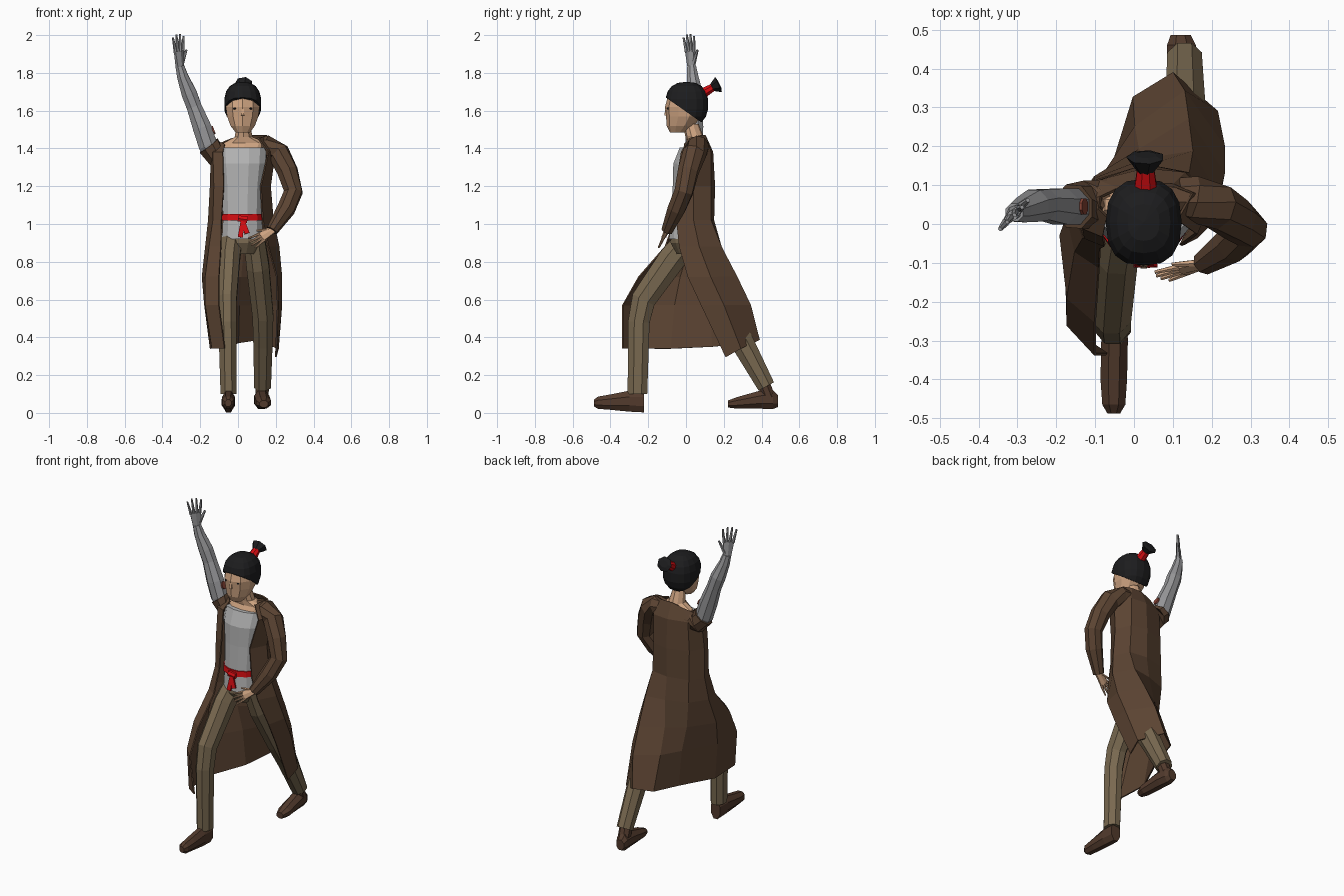
import bpy, bmesh, math
from mathutils import Vector as V, Matrix


def material(name, rgb):
    m = bpy.data.materials.new(name)
    m.diffuse_color = (*rgb, 1)
    return m


COAT = material("coat brown", (.105, .057, .032))
PANTS = material("trouser tan", (.19, .14, .08))
SHIRT = material("shirt grey", (.45, .45, .45))
METAL = material("metal grey", (.31, .31, .32))
SKIN = material("skin", (.62, .37, .22))
HAIR = material("hair black", (.012, .012, .013))
RED = material("sash red", (.68, .004, .006))
SHOE = material("shoe brown", (.085, .043, .026))
MARK = material("arm mark rust", (.24, .055, .035))


def finish(bm, name, mat):
    bmesh.ops.recalc_face_normals(bm, faces=bm.faces[:])
    me = bpy.data.meshes.new(name)
    bm.to_mesh(me)
    bm.free()
    me.materials.append(mat)
    ob = bpy.data.objects.new(name, me)
    bpy.context.collection.objects.link(ob)
    return ob


def tube(name, pts, mat, n=8, ref=(1, 0, 0), axis=None):
    """Capped loft; each point is x, y, z, radius along ref, other radius."""
    bm = bmesh.new()
    rings = []
    ref = V(ref)
    for i, p in enumerate(pts):
        a, b = pts[max(i - 1, 0)], pts[min(i + 1, len(pts) - 1)]
        t = V(axis) if axis else (V(b[:3]) - V(a[:3])).normalized()
        u = (ref - t * ref.dot(t)).normalized()
        v = t.cross(u)
        ring = []
        for k in range(n):
            w = (k + .5) * math.tau / n
            ring.append(bm.verts.new(V(p[:3]) + u * p[3] * math.cos(w) + v * p[4] * math.sin(w)))
        rings.append(ring)
    for r, s in zip(rings, rings[1:]):
        for k in range(n):
            j = (k + 1) % n
            bm.faces.new((r[k], r[j], s[j], s[k]))
    bm.faces.new(rings[0])
    bm.faces.new(rings[-1])
    return finish(bm, name, mat)


def hand(name, wrist, d, side, size, mat):
    w, d, side = V(wrist), V(d).normalized(), V(side)
    side = (side - d * side.dot(d)).normalized()
    s = size / .18

    def part(label, a, b, ra, rb):
        tube(name + label, [(*a, *ra), (*b, *rb)], mat, 6, side)

    part("_palm", w, w + d * .5 * size, (.024 * s, .018 * s), (.036 * s, .013 * s))
    for i in range(4):
        k = i - 1.5
        a = w + d * .46 * size + side * k * .017 * s
        b = a + d * size * (.55 - .07 * abs(k)) + side * k * .009 * s
        part(f"_finger_{i + 1}", a, b, (.010 * s, .010 * s), (.005 * s, .006 * s))
    part("_thumb", w + d * .12 * size + side * .015 * s,
         w + d * .5 * size + side * .055 * s, (.013 * s, .012 * s), (.006 * s, .006 * s))


# Trousers: front leg, back leg, pelvis
tube("front_leg", [(-.03, .02, .93, .06, .07), (-.045, -.07, .82, .06, .078),
                   (-.058, -.225, .60, .055, .07), (-.056, -.25, .48, .052, .062),
                   (-.05, -.257, .10, .046, .056)], PANTS)
tube("back_leg", [(.085, .02, .93, .06, .07), (.105, .08, .78, .065, .085),
                  (.132, .21, .52, .06, .075), (.132, .30, .37, .055, .066),
                  (.13, .425, .14, .048, .05)], PANTS)
tube("pelvis", [(.025, .01, .84, .07, .06), (.025, .01, .90, .11, .095),
                (.025, .01, .97, .112, .09)], PANTS, 12, axis=(0, 0, 1))

# Shoes, lofted from heel to toe, and back ankle
tube("front_shoe", [(-.05, -.222, .06, .034, .062), (-.05, -.30, .062, .037, .06),
                    (-.052, -.40, .057, .037, .044), (-.052, -.465, .054, .032, .035),
                    (-.052, -.487, .052, .018, .02)], SHOE, axis=(0, 1, 0))
tube("back_shoe", [(.12, .486, .062, .028, .034), (.122, .46, .07, .04, .054),
                   (.126, .40, .071, .043, .053), (.135, .27, .053, .042, .033),
                   (.137, .222, .047, .025, .02)], SHOE, axis=(0, 1, 0))
tube("back_ankle", [(.13, .405, .17, .038, .036), (.126, .44, .08, .038, .036)], SHOE)

# Shirt, sash with knot, chest and neck
tube("shirt", [(.025, .005, .92, .114, .098), (.023, 0, 1.03, .106, .083),
               (.023, .01, 1.2, .112, .083), (.025, .015, 1.32, .125, .085),
               (.025, .035, 1.405, .13, .07)], SHIRT, 12, axis=(0, 0, 1))
tube("sash", [(.023, 0, 1.018, .113, .092), (.023, 0, 1.052, .111, .09)],
     RED, 12, axis=(0, 0, 1))
tube("sash_knot", [(.0, -.094, 1.03, .018, .014), (.05, -.094, 1.022, .02, .014)],
     RED, 6, ref=(0, 0, 1))
for i, (x, z) in enumerate([(.012, .93), (.048, .95)]):
    tube(f"sash_tail_{i + 1}", [(.025, -.097, 1.02, .014, .008), (x, -.108, z, .019, .006)], RED, 4)
tube("chest_and_neck", [(.025, .04, 1.39, .125, .06), (.04, .05, 1.43, .12, .045),
                        (.03, .045, 1.46, .05, .048), (.028, .025, 1.53, .036, .042)],
     SKIN, 10, axis=(0, 0, 1))

# Head, nose and eyes
tube("head", [(.025, -.045, 1.485, .04, .04), (.025, -.03, 1.52, .068, .072),
              (.025, -.012, 1.57, .087, .094), (.025, -.008, 1.62, .094, .103),
              (.025, 0, 1.68, .086, .095)], SKIN, 10, axis=(0, 0, 1))
tube("nose", [(.025, -.103, 1.62, .006, .006), (.025, -.108, 1.575, .012, .01)], SKIN, 4)
for s, label in ((-1, "left"), (1, "right")):
    c, out = V((.025 + s * .043, -.0945, 1.612)), V((s * .6, -.8, 0))
    a, b = c - out * .003, c + out * .004
    tube(label + "_eye", [(*a, .006, .009), (*b, .005, .008)], HAIR, 6, ref=(0, 0, 1))

# Hair cap (slightly squared sphere) cut along a sloping hairline, with tied tuft
bm = bmesh.new()
bmesh.ops.create_uvsphere(bm, u_segments=16, v_segments=9, radius=1)
for v in bm.verts:
    v.co = [math.copysign(abs(c) ** .82, c) for c in v.co]
bm.transform(Matrix.Translation((.025, .004, 1.635)) @ Matrix.Diagonal((.099, .114, .118, 1)))
bmesh.ops.bisect_plane(bm, geom=bm.verts[:] + bm.edges[:] + bm.faces[:],
                       plane_co=(0, -.11, 1.672), plane_no=(0, -.14, -.2), clear_outer=True)
bmesh.ops.holes_fill(bm, edges=bm.edges[:], sides=0)
finish(bm, "hair", HAIR)
tube("hair_tie", [(.03, .085, 1.69, .032, .03), (.03, .14, 1.722, .024, .022)], RED)
tube("hair_tuft", [(.03, .13, 1.72, .018, .016), (.03, .172, 1.738, .05, .045),
                   (.03, .178, 1.741, .03, .02)], HAIR, 7)

# Raised metal arm with torn sleeve and painted mark
tube("raised_arm", [(-.11, .05, 1.36, .05, .045), (-.16, .045, 1.42, .055, .05),
                    (-.19, .045, 1.51, .053, .05), (-.232, .05, 1.62, .043, .043),
                    (-.258, .047, 1.69, .044, .044), (-.293, .035, 1.78, .032, .033),
                    (-.308, .03, 1.835, .025, .025)], METAL)
tube("torn_sleeve", [(-.06, .06, 1.37, .06, .06), (-.12, .05, 1.37, .065, .062),
                     (-.155, .045, 1.415, .064, .06)], COAT)
c, out = V((-.178, .045, 1.478)), V((.93, 0, .36))
tube("arm_mark", [(*(c + out * .047), .022, .024), (*(c + out * .056), .022, .024)],
     MARK, 8, ref=(0, 1, 0))
hand("raised_hand", (-.308, .03, 1.825), (-.05, -.09, 1), (.7, .7, 0), .184, METAL)

# Lowered arm in a full sleeve
tube("lowered_sleeve", [(.08, .075, 1.41, .045, .045), (.15, .065, 1.41, .06, .06),
                        (.215, .045, 1.375, .064, .06), (.262, .012, 1.28, .057, .057),
                        (.293, -.012, 1.17, .052, .052), (.255, -.05, 1.08, .05, .05),
                        (.18, -.1, .965, .032, .032)], COAT, ref=(.6, -.8, 0))
hand("lowered_hand", (.185, -.1, .968), (-.82, -.25, -.5), (-.3, .35, .8), .15, SKIN)

# Long open coat: rows from collar to hem, each from left edge around the back to right edge
ROWS = [
    (1.47, [-.07, .02, -.09, .04, -.085, .07, -.04, .09, .03, .1, .1, .1, .15, .08, .11, .01]),
    (1.38, [-.08, -.03, -.13, -.01, -.14, .05, -.09, .11, .03, .14, .13, .13, .195, .06, .16, -.025]),
    (1.20, [-.075, -.055, -.125, -.035, -.145, .03, -.1, .11, .03, .15, .13, .13, .17, .04, .12, -.055]),
    (1.02, [-.087, -.06, -.13, -.035, -.155, .04, -.1, .115, .03, .145, .14, .13, .185, .04, .13, -.05]),
    (.88, [-.09, -.11, -.15, -.07, -.17, .02, -.1, .12, .03, .165, .15, .185, .215, .07, .16, -.035]),
    (.72, [-.1, -.25, -.17, -.19, -.188, -.03, -.085, .115, .015, .19, .14, .268, .23, .13, .205, .01]),
    (.57, [-.1, -.335, -.17, -.26, -.175, -.06, -.06, .13, .005, .25, .13, .34, .23, .2, .21, .08]),
    (.34, [-.07, -.335, -.135, -.29, -.145, -.08, -.045, .14, .0, .325, .1, .387, .212, .29, .2, .21])]
COLLAR = [-.05, -.04, -.04, -.02, 0, 0, 0, -.02]
HEM = [0, 0, 0, .01, .03, .045, 0, -.045]
bm = bmesh.new()
grid = []
for i, (z, xy) in enumerate(ROWS):
    dz = COLLAR if i == 0 else HEM if i == len(ROWS) - 1 else [0] * 8
    grid.append([bm.verts.new((xy[2 * k], xy[2 * k + 1], z + dz[k])) for k in range(8)])
for r, s in zip(grid, grid[1:]):
    for k in range(7):
        bm.faces.new((r[k], r[k + 1], s[k + 1], s[k]))
coat = finish(bm, "long_coat", COAT)
mod = coat.modifiers.new("cloth thickness", "SOLIDIFY")
mod.thickness = .008
mod.offset = 0
